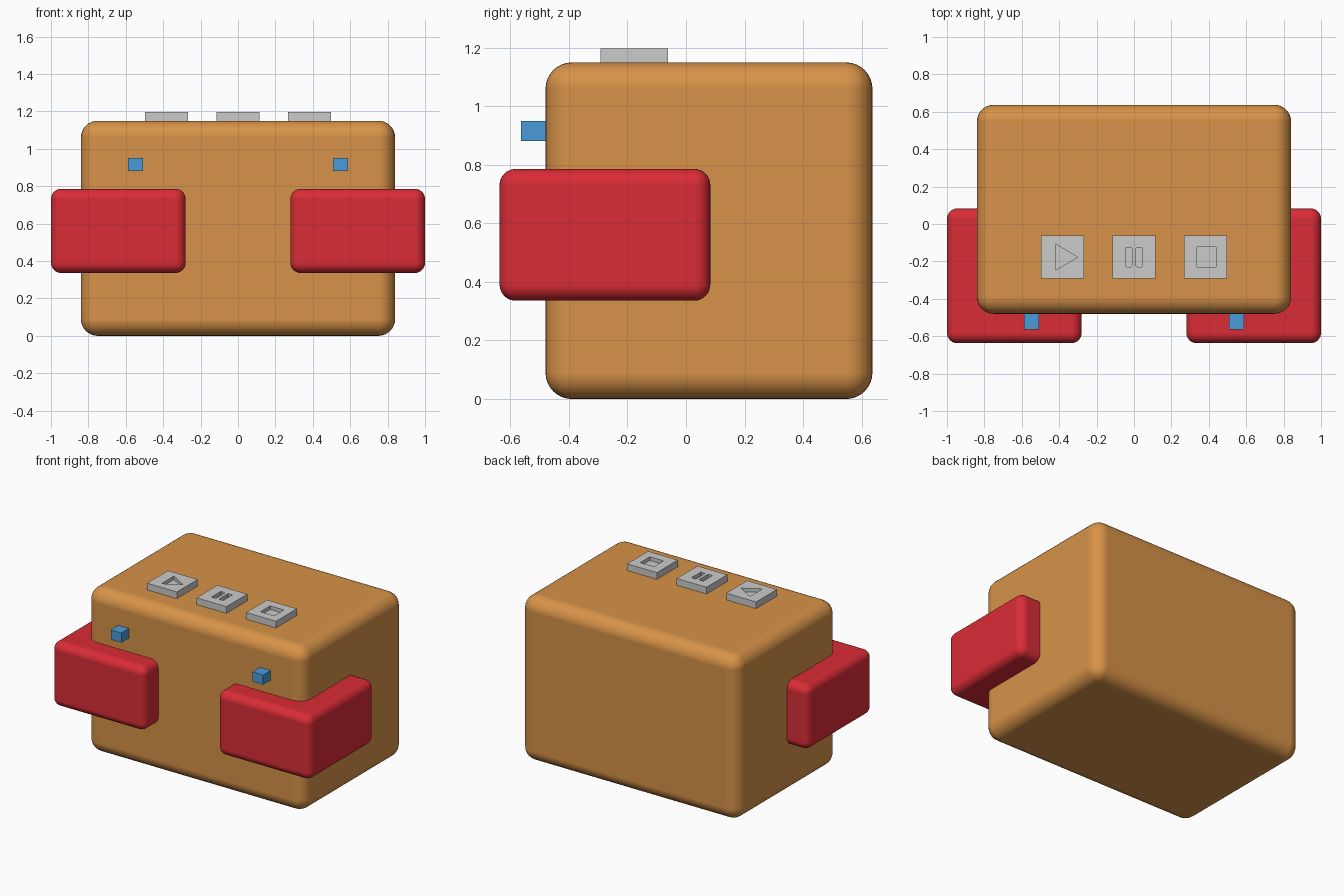
import bpy
import bmesh

if "Cube" in bpy.data.objects:
    bpy.data.objects.remove(bpy.data.objects["Cube"])


def material(name, rgb):
    m = bpy.data.materials.new(name)
    m.diffuse_color = (*rgb, 1)
    m.use_nodes = True
    m.node_tree.nodes["Principled BSDF"].inputs["Base Color"].default_value = m.diffuse_color
    return m


ORANGE = material("orange", (0.68, 0.29, 0.065))
RED = material("red", (0.70, 0.025, 0.037))
BLUE = material("blue", (0.07, 0.33, 0.70))


def box(name, lo, hi, mat=None, radius=0):
    """Box between two corners, with optional rounded edges."""
    bpy.ops.mesh.primitive_cube_add(
        size=1, location=[(a + b) / 2 for a, b in zip(lo, hi)])
    ob = bpy.context.object
    ob.name = name
    ob.scale = [b - a for a, b in zip(lo, hi)]
    bpy.ops.object.transform_apply(location=False, rotation=False, scale=True)
    if mat:
        ob.data.materials.append(mat)
    if radius:
        bpy.ops.object.shade_smooth()
        bev = ob.modifiers.new("round", 'BEVEL')
        bev.width = radius
        bev.segments = 8
        bev.harden_normals = True
    return ob


def rounded_rect(cx, cy, w, h, c):
    """Rectangle outline with trimmed corners."""
    x, y = w / 2, h / 2
    pts = [(x, c - y), (x, y - c), (x - c, y), (c - x, y),
           (-x, y - c), (-x, c - y), (c - x, -y), (x - c, -y)]
    return [(cx + a, cy + b) for a, b in pts]


def engrave(ob, outlines, z_low, z_high):
    """Cut the given outlines into the top of an object."""
    bm = bmesh.new()
    for pts in outlines:
        face = bm.faces.new([bm.verts.new((x, y, z_low)) for x, y in pts])
        ext = bmesh.ops.extrude_face_region(bm, geom=[face], use_keep_orig=True)
        top = [v for v in ext["geom"] if isinstance(v, bmesh.types.BMVert)]
        bmesh.ops.translate(bm, vec=(0, 0, z_high - z_low), verts=top)
    bmesh.ops.recalc_face_normals(bm, faces=bm.faces[:])
    me = bpy.data.meshes.new("symbol_cutter")
    bm.to_mesh(me)
    bm.free()
    cutter = bpy.data.objects.new("symbol_cutter", me)
    bpy.context.collection.objects.link(cutter)
    cutter.hide_render = True
    mod = ob.modifiers.new("engrave", 'BOOLEAN')
    mod.operation = 'DIFFERENCE'
    mod.solver = 'EXACT'
    mod.object = cutter
    bpy.context.view_layer.objects.active = ob
    bpy.ops.object.modifier_apply(modifier=mod.name)
    bpy.data.objects.remove(cutter)


# Main rounded body
box("body", (-0.84, -0.48, 0), (0.84, 0.637, 1.15), ORANGE, 0.09)

# Corner bumpers and small lights, one per side
for side, s in (("left", -1), ("right", 1)):
    xs = sorted((s * 0.28, s * 1.0))
    box(side + "_bumper", (xs[0], -0.637, 0.336), (xs[1], 0.083, 0.786), RED, 0.055)
    x = s * 0.548
    box(side + "_light", (x - 0.041, -0.563, 0.882), (x + 0.041, -0.47, 0.95), BLUE)

# Top buttons with engraved play, pause and stop symbols
YC, TOP = -0.177, 1.197
symbols = {
    "play": (-0.383, [[(-0.42, YC - 0.07), (-0.302, YC), (-0.42, YC + 0.07)]]),
    "pause": (0.0, [rounded_rect(x, YC, 0.034, 0.104, 0.005) for x in (-0.028, 0.028)]),
    "stop": (0.383, [rounded_rect(0.388, YC, 0.106, 0.106, 0.003)]),
}
for name, (x, outlines) in symbols.items():
    button = box(name + "_button", (x - 0.115, YC - 0.115, 1.14), (x + 0.115, YC + 0.115, TOP))
    engrave(button, outlines, TOP - 0.025, TOP + 0.02)
